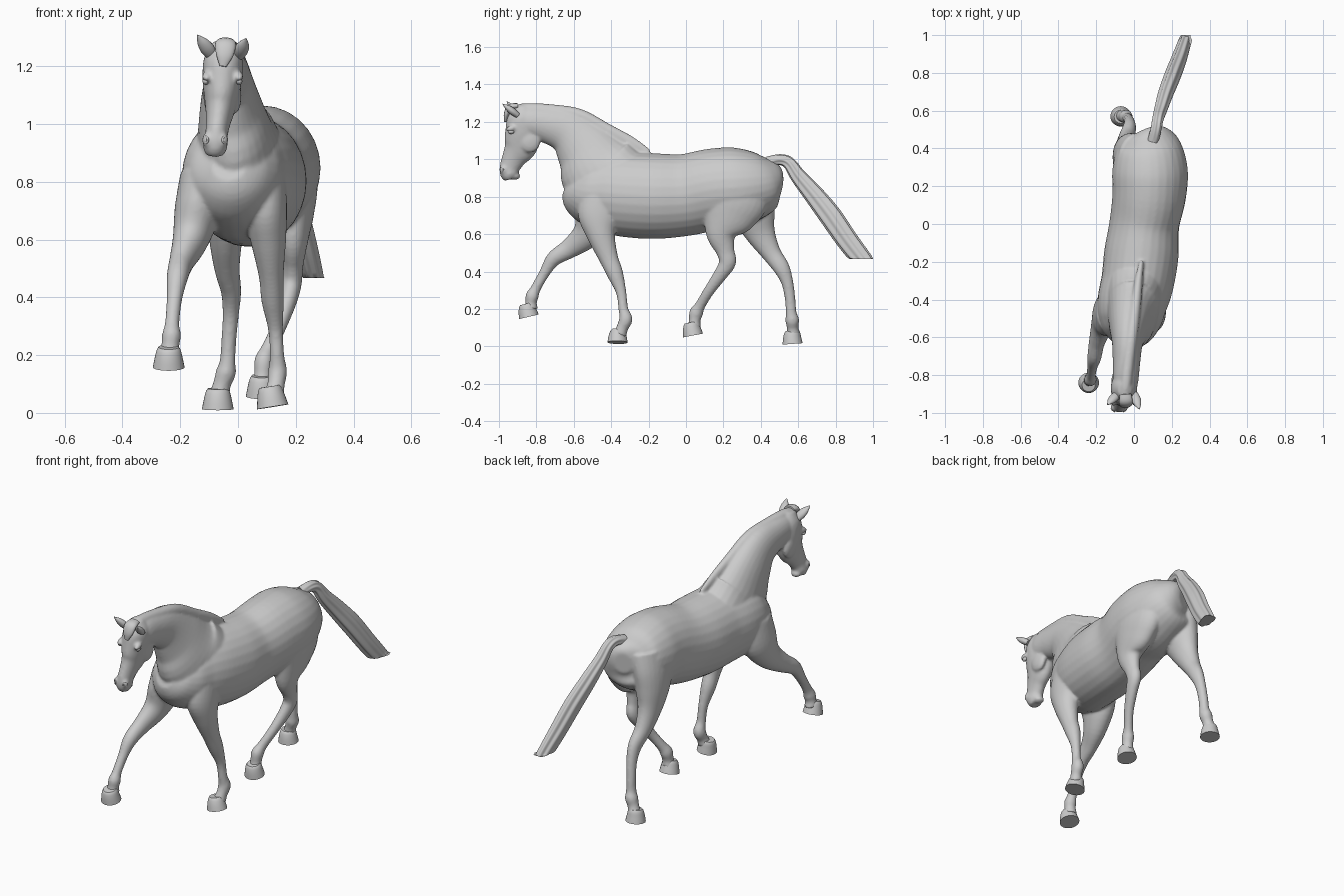
import bpy, bmesh, math
from mathutils import Vector, Matrix


def catmull(p, steps):
    # smooth interpolation of (x, y, z, half width, half depth) stations
    out = []
    for i in range(len(p) - 1):
        a, b, c, d = p[max(i - 1, 0)], p[i], p[i + 1], p[min(i + 2, len(p) - 1)]
        for s in range(steps):
            t = s / steps
            out.append([0.5 * (2 * q + (r - o) * t + (2 * o - 5 * q + 4 * r - e) * t * t
                               + (3 * q - o - 3 * r + e) * t ** 3)
                        for o, q, r, e in zip(a, b, c, d)])
    return out + [list(p[-1])]


def loft(bm, stations, steps=5, n=28, groove=0.0):
    # elliptical rings perpendicular to the path, capped at both ends
    st = catmull(stations, steps)
    pts = [Vector(s[:3]) for s in st]
    rings, new = [], []
    for i, s in enumerate(st):
        tan = (pts[min(i + 1, len(pts) - 1)] - pts[max(i - 1, 0)]).normalized()
        side = Vector((1, 0, 0))
        side = (side - tan * side.dot(tan)).normalized()
        deep = tan.cross(side)
        ring = []
        for k in range(n):
            a = 2 * math.pi * k / n
            g = 1 + groove * math.cos(7 * a) * min(1, i / 8)
            ring.append(bm.verts.new(pts[i] + side * math.cos(a) * max(s[3], .002) * g
                                     + deep * math.sin(a) * max(s[4], .002) * g))
        rings.append(ring)
    for r0, r1 in zip(rings, rings[1:]):
        for k in range(n):
            new.append(bm.faces.new((r0[k], r0[(k + 1) % n], r1[(k + 1) % n], r1[k])))
    new += [bm.faces.new(rings[0]), bm.faces.new(rings[-1])]
    bmesh.ops.recalc_face_normals(bm, faces=new)


def ball(bm, loc, size, rot=0.0):
    m = Matrix.Translation(loc) @ Matrix.Rotation(rot, 4, 'X') @ Matrix.Diagonal((*size, 1))
    bmesh.ops.create_uvsphere(bm, u_segments=20, v_segments=12, radius=1, matrix=m)


def finish(bm, name):
    me = bpy.data.meshes.new(name)
    bm.to_mesh(me)
    bm.free()
    ob = bpy.data.objects.new(name, me)
    bpy.context.collection.objects.link(ob)
    bpy.ops.object.select_all(action='DESELECT')
    ob.select_set(True)
    bpy.context.view_layer.objects.active = ob
    bpy.ops.object.shade_smooth_by_angle(angle=math.radians(45))
    return ob


body = bmesh.new()
# torso, rump to chest
loft(body, [(.06, .50, .88, .05, .06), (.07, .47, .88, .125, .12), (.08, .40, .865, .175, .172),
            (.085, .28, .85, .2, .213), (.08, .15, .84, .195, .218), (.055, 0, .81, .185, .219),
            (.04, -.15, .803, .197, .228), (.02, -.3, .81, .193, .228), (-.01, -.42, .82, .185, .215),
            (-.02, -.52, .825, .165, .18), (-.025, -.59, .84, .125, .13), (-.03, -.635, .86, .06, .06)])
# neck
loft(body, [(.01, -.33, .86, .16, .2), (-.005, -.45, .93, .14, .225), (-.025, -.535, 1.055, .108, .17),
            (-.035, -.628, 1.148, .082, .127), (-.04, -.74, 1.185, .072, .1),
            (-.045, -.84, 1.2, .066, .088), (-.05, -.9, 1.21, .05, .07)])
# mane ridge
loft(body, [(.04, -.2, 1.035, .012, .02), (.025, -.3, 1.09, .022, .035), (.01, -.42, 1.155, .028, .035),
            (-.01, -.57, 1.235, .032, .035), (-.03, -.72, 1.262, .032, .032),
            (-.045, -.86, 1.272, .03, .028), (-.05, -.93, 1.262, .02, .02)])
# head
loft(body, [(-.05, -.88, 1.285, .035, .045), (-.051, -.872, 1.23, .066, .084),
            (-.055, -.87, 1.15, .068, .096), (-.06, -.885, 1.07, .055, .09),
            (-.068, -.918, 1.01, .043, .066), (-.075, -.941, .96, .039, .055),
            (-.079, -.946, .92, .042, .048), (-.08, -.94, .893, .03, .03)])
for s in (-1, 1):
    ball(body, (-.054 + s * .042, -.835, 1.1), (.024, .058, .065))       # cheek
    ball(body, (-.053 + s * .056, -.935, 1.165), (.016, .03, .016), .3)  # brow
    ball(body, (-.079 + s * .027, -.972, .945), (.018, .024, .026))      # nostril swelling
ball(body, (-.08, -.915, .91), (.03, .03, .02))                          # lower lip

# shoulder, knee, fetlock and pastern of the raised front leg
loft(body, [(-.12, -.46, .82, .08, .12), (-.14, -.48, .7, .08, .12), (-.165, -.53, .6, .062, .08),
            (-.195, -.62, .525, .043, .054), (-.21, -.705, .47, .037, .041),
            (-.22, -.755, .395, .027, .029), (-.228, -.803, .31, .025, .027),
            (-.23, -.822, .27, .033, .035), (-.234, -.828, .235, .031, .03), (-.237, -.828, .2, .037, .037)])
# planted front leg
loft(body, [(.085, -.43, .82, .08, .13), (.095, -.46, .7, .075, .12), (.105, -.455, .6, .062, .078),
            (.115, -.415, .475, .043, .052), (.12, -.38, .39, .039, .044), (.13, -.347, .29, .026, .028),
            (.135, -.335, .2, .025, .026), (.137, -.322, .145, .033, .036), (.132, -.34, .1, .03, .031),
            (.125, -.352, .065, .036, .037)])
# hind leg, drawn forward
loft(body, [(.16, .28, .9, .1, .17), (.185, .26, .8, .092, .185), (.19, .225, .7, .075, .15),
            (.19, .19, .6, .054, .085), (.19, .21, .51, .036, .05), (.186, .222, .45, .035, .046),
            (.172, .185, .385, .031, .037), (.14, .122, .295, .026, .029), (.105, .077, .22, .026, .028),
            (.09, .055, .18, .033, .037), (.086, .046, .135, .03, .031), (.084, .045, .1, .036, .036)])
# hind leg, pushing off
loft(body, [(.01, .32, .9, .1, .16), (-.02, .34, .8, .09, .145), (-.035, .365, .7, .078, .115),
            (-.042, .4, .6, .058, .08), (-.038, .455, .5, .044, .053), (-.024, .51, .42, .035, .044),
            (-.025, .542, .34, .028, .032), (-.032, .557, .25, .026, .028), (-.036, .562, .18, .027, .029),
            (-.042, .568, .14, .035, .037), (-.055, .57, .1, .031, .031), (-.065, .575, .06, .036, .037)])
# fuse all muscles into one skin
horse = finish(body, "body")
rm = horse.modifiers.new("fuse", 'REMESH')
rm.mode = 'VOXEL'
rm.voxel_size = .0075
rm.use_smooth_shade = True
sm = horse.modifiers.new("soften", 'SMOOTH')
sm.factor = .5
sm.iterations = 6

# hooves: sole centre, pitch (heel up), roll (+x side up), in degrees
for name, loc, pitch, roll in [("front_hoof_raised", (-.24, -.84, .158), 22, 0),
                               ("front_hoof_planted", (.12, -.366, .021), 8, 9),
                               ("hind_hoof_forward", (.082, .038, .058), 20, 0),
                               ("hind_hoof_back", (-.07, .57, .013), 13, 0)]:
    bm = bmesh.new()
    loft(bm, [(0, 0, 0, .055, .054), (0, .005, .03, .049, .049), (0, .012, .058, .042, .042),
              (0, .014, .07, .035, .035)], 3)
    rot = Matrix.Rotation(math.radians(-roll), 4, 'Y') @ Matrix.Rotation(math.radians(pitch), 4, 'X')
    bm.transform(Matrix.Translation(loc) @ rot)
    finish(bm, name)

# tail with hair grooves and a level cut end
bm = bmesh.new()
loft(bm, [(.1, .44, .985, .03, .03), (.115, .5, .998, .028, .028), (.125, .55, .98, .028, .032),
          (.14, .6, .91, .032, .04), (.165, .68, .815, .037, .05), (.2, .77, .7, .04, .057),
          (.235, .86, .57, .038, .055), (.262, .94, .465, .033, .051), (.275, .975, .41, .03, .05)],
     6, 56, .09)
for v in bm.verts:
    v.co.z = max(v.co.z, .467)
    v.co.y = min(v.co.y, 1.0)
finish(bm, "tail")

# ears, forelock, eyes and nostrils
for name, base, tip in [("ear_right", (-.088, -.9, 1.235), (-.14, -.957, 1.308)),
                        ("ear_left", (.002, -.9, 1.235), (.028, -.98, 1.296))]:
    bm = bmesh.new()
    b, t = Vector(base), Vector(tip)
    loft(bm, [(*b.lerp(t, f), w, w * .75) for f, w in
              ((0, .02), (.35, .025), (.65, .02), (.9, .008), (1, .002))], 4, 16)
    finish(bm, name)
bm = bmesh.new()
loft(bm, [(-.045, -.9, 1.285, .03, .015), (-.043, -.94, 1.277, .036, .018),
          (-.046, -.96, 1.24, .03, .014), (-.052, -.966, 1.2, .012, .006)], 5, 20)
finish(bm, "forelock")
bm = bmesh.new()
for s in (-1, 1):
    ball(bm, (-.054 + s * .058, -.935, 1.148), (.011, .017, .012))
finish(bm, "eyes")
for s, name in ((-1, "nostril_right"), (1, "nostril_left")):
    bpy.ops.mesh.primitive_torus_add(major_segments=20, minor_segments=8, major_radius=.011,
                                     minor_radius=.004, location=(-.079 + s * .033, -.985, .945),
                                     rotation=(math.pi / 2, 0, s * .8))
    bpy.context.object.name = name
    bpy.ops.object.shade_smooth()
